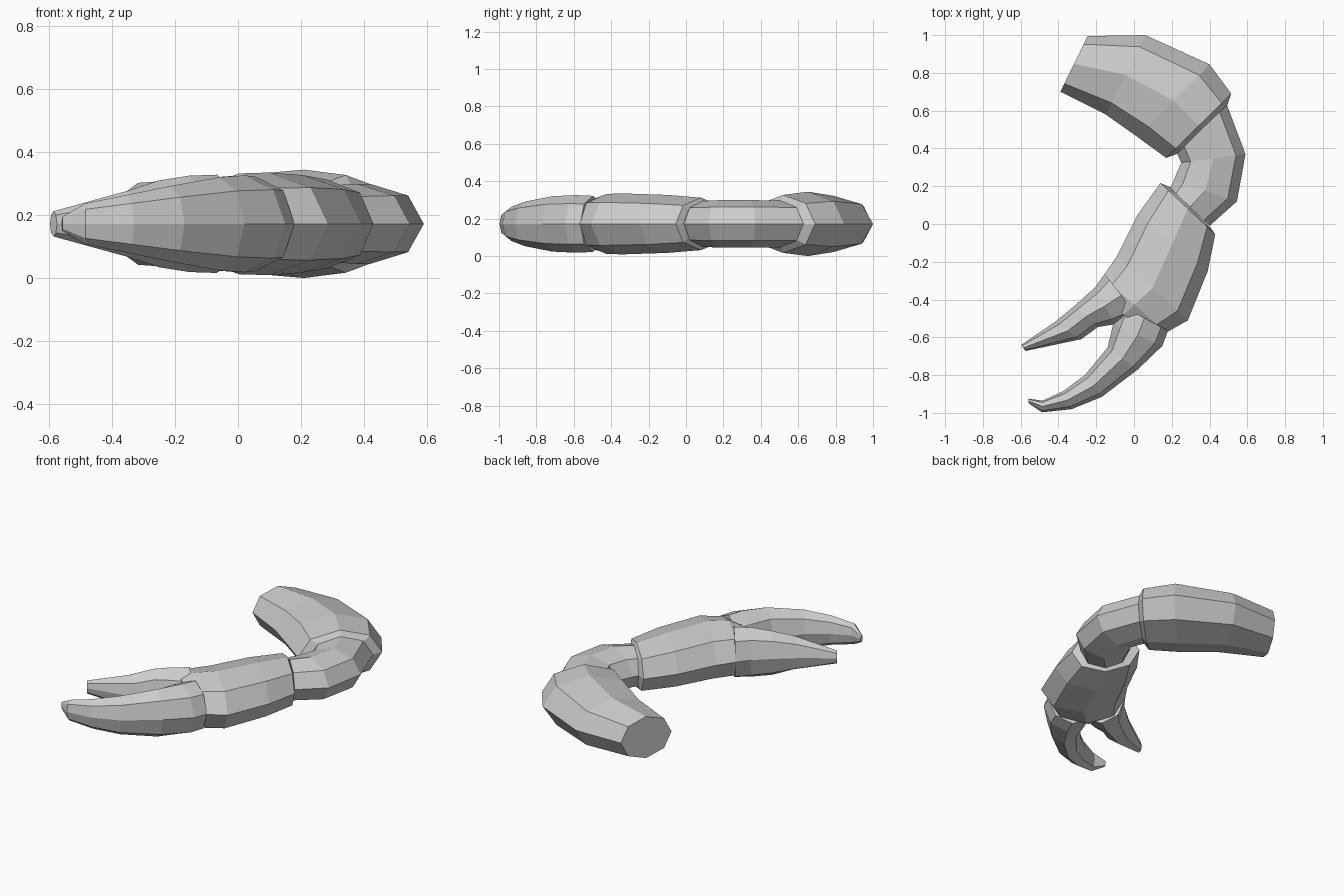
import bpy, bmesh, math
from mathutils import Vector

MID = 0.172   # height of the claw's centre plane
SIDES = 8


def loft(name, sections):
    """Octagonal tube; each section = outer x, y, inner x, y, half height."""
    bm = bmesh.new()
    rings = []
    for ox, oy, ix, iy, h in sections:
        o, i = Vector((ox, oy, MID)), Vector((ix, iy, MID))
        centre, half = (o + i) / 2, (o - i) / 2
        ring = []
        for k in range(SIDES):
            a = 2 * math.pi * k / SIDES
            ring.append(bm.verts.new(centre + half * math.cos(a)
                                     + Vector((0, 0, h * math.sin(a)))))
        rings.append(ring)
    for a, b in zip(rings, rings[1:]):
        for k in range(SIDES):
            n = (k + 1) % SIDES
            bm.faces.new((a[k], a[n], b[n], b[k]))
    bm.faces.new(rings[0])
    bm.faces.new(rings[-1][::-1])
    bmesh.ops.recalc_face_normals(bm, faces=bm.faces)
    me = bpy.data.meshes.new(name)
    bm.to_mesh(me)
    bm.free()
    ob = bpy.data.objects.new(name, me)
    bpy.context.collection.objects.link(ob)
    return ob


# Upper arm, ending in a stepped-in rim
loft("upper_arm", [
    (-0.245, 0.995, -0.39, 0.70, 0.130),
    (0.06, 1.00, -0.15, 0.58, 0.150),
    (0.40, 0.845, 0.02, 0.46, 0.172),
    (0.515, 0.69, 0.17, 0.35, 0.155),
    (0.495, 0.63, 0.225, 0.37, 0.122),
])

# Elbow segment between arm and claw
loft("elbow_segment", [
    (0.485, 0.65, 0.22, 0.39, 0.125),
    (0.59, 0.37, 0.25, 0.325, 0.127),
    (0.545, 0.12, 0.21, 0.23, 0.127),
    (0.40, -0.01, 0.19, 0.19, 0.122),
])

# Claw palm, with a rim at the joint
loft("claw_palm", [
    (0.405, -0.02, 0.20, 0.19, 0.110),
    (0.43, -0.055, 0.14, 0.217, 0.140),
    (0.39, -0.25, 0.02, 0.05, 0.155),
    (0.285, -0.51, -0.09, -0.17, 0.163),
    (0.17, -0.575, -0.165, -0.28, 0.160),
    (0.07, -0.60, -0.18, -0.36, 0.120),
])

# Inner finger
loft("inner_finger", [
    (0.02, -0.49, -0.155, -0.265, 0.156),
    (-0.10, -0.53, -0.21, -0.34, 0.153),
    (-0.19, -0.545, -0.31, -0.43, 0.138),
    (-0.28, -0.61, -0.42, -0.52, 0.105),
    (-0.575, -0.672, -0.597, -0.64, 0.040),
])

# Outer finger
loft("outer_finger", [
    (0.18, -0.565, -0.07, -0.43, 0.150),
    (0.15, -0.645, -0.11, -0.53, 0.154),
    (0.02, -0.77, -0.14, -0.655, 0.148),
    (-0.17, -0.915, -0.26, -0.80, 0.120),
    (-0.33, -0.98, -0.375, -0.885, 0.092),
    (-0.485, -0.997, -0.485, -0.935, 0.065),
    (-0.557, -0.95, -0.56, -0.925, 0.022),
])
